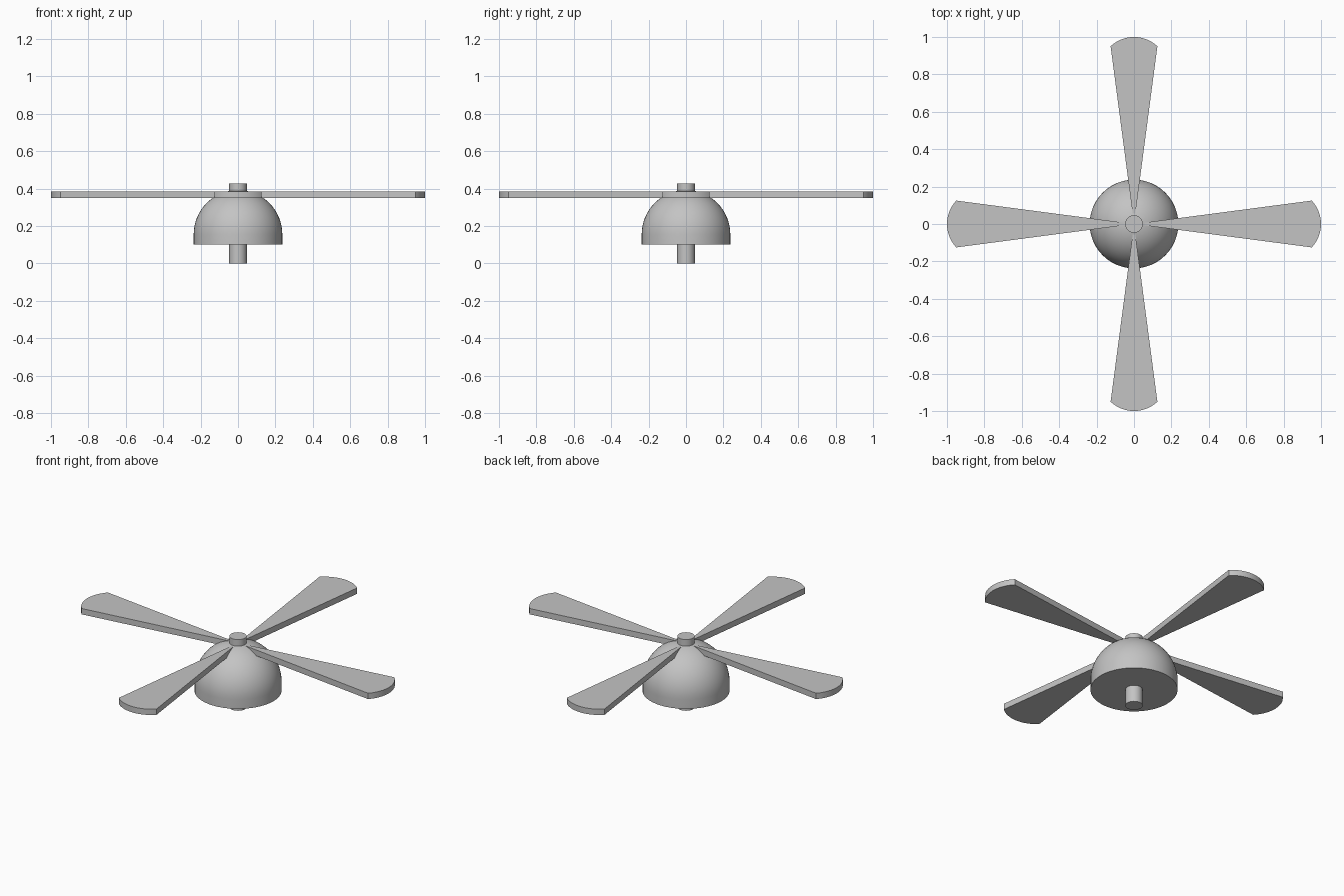
import bpy
import bmesh
from math import sin, cos, pi, radians, sqrt

cube = bpy.data.objects.get("Cube")
if cube:
    bpy.data.objects.remove(cube, do_unlink=True)

GREY = (0.55, 0.55, 0.55, 1)
mat = bpy.data.materials.new("plain grey")
mat.use_nodes = True
mat.diffuse_color = GREY
mat.node_tree.nodes["Principled BSDF"].inputs["Base Color"].default_value = GREY


def finish(obj, name, smooth=True):
    obj.name = name
    obj.data.materials.append(mat)
    if smooth:
        bpy.ops.object.select_all(action="DESELECT")
        obj.select_set(True)
        bpy.context.view_layer.objects.active = obj
        bpy.ops.object.shade_smooth_by_angle(angle=radians(30))


def mesh_object(name, bm, smooth=True):
    bmesh.ops.recalc_face_normals(bm, faces=bm.faces)
    mesh = bpy.data.meshes.new(name)
    bm.to_mesh(mesh)
    bm.free()
    obj = bpy.data.objects.new(name, mesh)
    bpy.context.collection.objects.link(obj)
    finish(obj, name, smooth)


# Domed motor housing: straight skirt and hemispherical cap, turned about z
R, BOTTOM, CENTRE = 0.237, 0.10, 0.155
profile = [(0, BOTTOM), (R, BOTTOM)]
profile += [(R * cos(a * pi / 32), CENTRE + R * sin(a * pi / 32)) for a in range(16)]
profile.append((0, CENTRE + R))
bm = bmesh.new()
verts = [bm.verts.new((r, 0, z)) for r, z in profile]
edges = [bm.edges.new(pair) for pair in zip(verts, verts[1:])]
bmesh.ops.spin(bm, geom=verts + edges, cent=(0, 0, 0), axis=(0, 0, 1),
               angle=2 * pi, steps=48)
bmesh.ops.remove_doubles(bm, verts=bm.verts, dist=0.0001)
mesh_object("motor_housing", bm)

# Shaft through the housing
bpy.ops.mesh.primitive_cylinder_add(vertices=32, radius=0.047, depth=0.427,
                                    location=(0, 0, 0.2135))
finish(bpy.context.object, "shaft")

# Four wedge blades with rounded outer ends
LOW, HIGH = 0.35, 0.385
CORNER_R, HALF_W = 0.95, 0.125
SAG = 1 - CORNER_R
arc_r = (HALF_W ** 2 + SAG ** 2) / (2 * SAG)
arc_c = 1 - arc_r


def blade(name, turn):
    outline = [(0, 0)]
    for i in range(17):
        y = HALF_W * sin((i / 8 - 1) * pi / 2)
        outline.append((arc_c + sqrt(arc_r ** 2 - y ** 2), y))
    bm = bmesh.new()
    base = [bm.verts.new((x * cos(turn) - y * sin(turn),
                          x * sin(turn) + y * cos(turn), LOW)) for x, y in outline]
    face = bm.faces.new(base)
    top = bmesh.ops.extrude_face_region(bm, geom=[face], use_keep_orig=True)["geom"]
    bmesh.ops.translate(bm, vec=(0, 0, HIGH - LOW),
                        verts=[v for v in top if isinstance(v, bmesh.types.BMVert)])
    mesh_object(name, bm)


for i, side in enumerate(("left", "back", "right", "front")):
    blade(side + "_blade", i * pi / 2)
